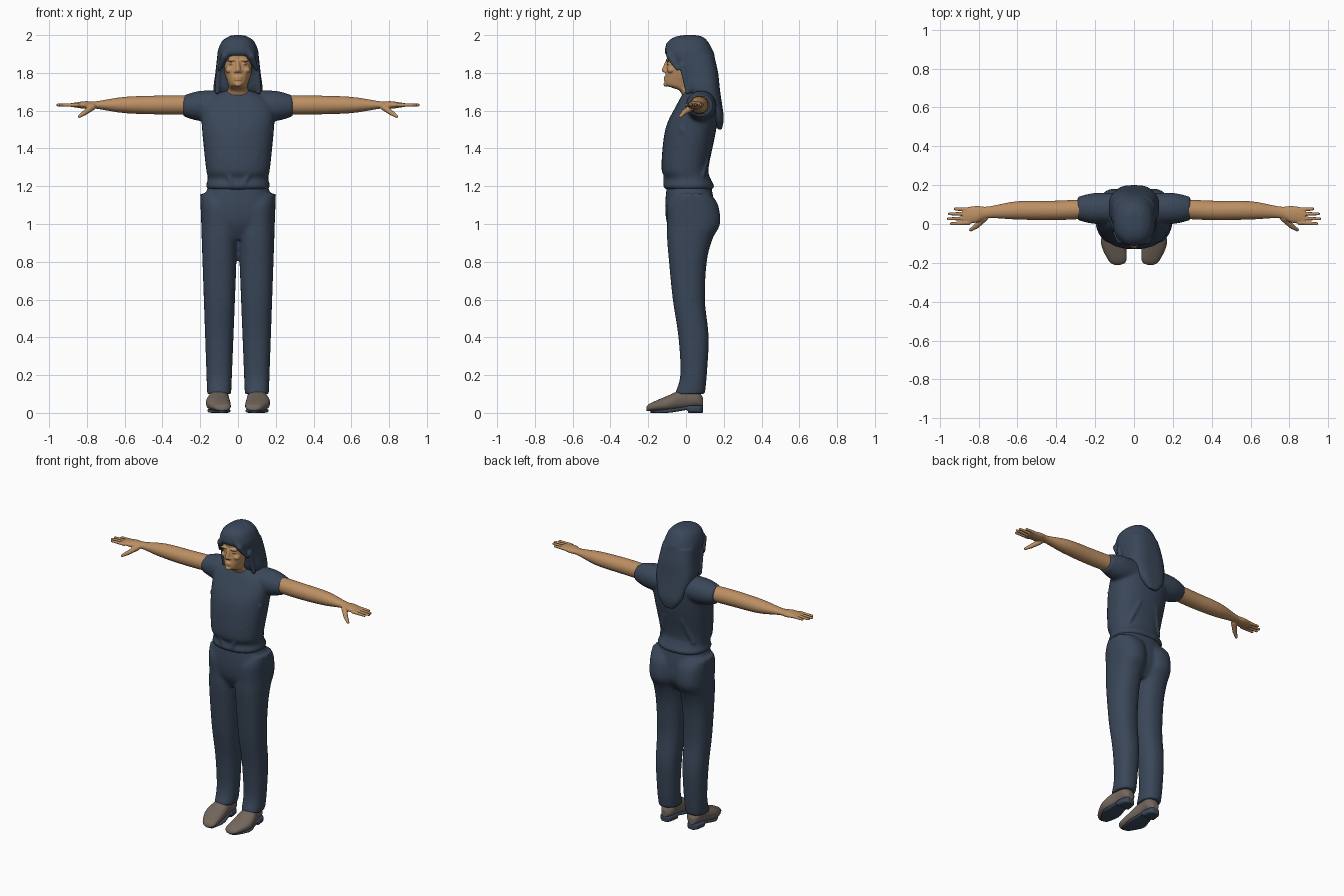
import bpy, bmesh, math
from mathutils import Matrix, Vector

default_cube = bpy.data.objects.get("Cube")
if default_cube:
    bpy.data.objects.remove(default_cube, do_unlink=True)


def make_material(name, red, green, blue):
    material = bpy.data.materials.new(name)
    material.use_nodes = True
    colour = (red, green, blue, 1)
    material.diffuse_color = colour
    material.node_tree.nodes["Principled BSDF"].inputs["Base Color"].default_value = colour
    return material


cloth = make_material("navy cloth", .042, .063, .1)
skin = make_material("tan skin", .5, .275, .125)
leather = make_material("taupe leather", .17, .135, .11)

# Order of lengthwise and crosswise coordinates for each loft direction
AXES = {"x": (0, 1, 2), "y": (1, 0, 2), "z": (2, 0, 1)}


def smooth_sections(sections, steps=5):
    """Catmull-Rom interpolation through the given cross-sections."""
    padded = [sections[0], *sections, sections[-1]]
    result = []
    for before, start, end, after in zip(padded, padded[1:], padded[2:], padded[3:]):
        for step in range(steps):
            t = step / steps
            result.append([
                q + t / 2 * (r - p + t * (2 * p - 5 * q + 4 * r - s + t * (3 * (q - r) + s - p)))
                for p, q, r, s in zip(before, start, end, after)])
    result.append(sections[-1])
    return result


def superellipse(value, power):
    return math.copysign(abs(value) ** (2 / power), value)


def loft(bm, axis, sections, side=1, power=2.3, segments=32):
    """Closed loft; each section is (position, low, high, low, high) across the axis."""
    rings = []
    for position, low_u, high_u, low_v, high_v in smooth_sections(sections):
        ring = []
        for index in range(segments):
            angle = math.tau * index / segments
            across = superellipse(math.cos(angle), power)
            up = superellipse(math.sin(angle), power)
            local = (position,
                     (low_u + high_u + across * (high_u - low_u)) / 2,
                     (low_v + high_v + up * (high_v - low_v)) / 2)
            point = Vector()
            for coordinate, value in zip(AXES[axis], local):
                point[coordinate] = value
            point.x *= side
            ring.append(bm.verts.new(point))
        rings.append(ring)
    faces = [bm.faces.new(rings[0]), bm.faces.new(rings[-1])]
    for lower, upper in zip(rings, rings[1:]):
        for index in range(segments):
            following = (index + 1) % segments
            faces.append(bm.faces.new(
                (lower[index], lower[following], upper[following], upper[index])))
    bmesh.ops.recalc_face_normals(bm, faces=faces)


def body(bm, rows, power=2.3):
    """Upright loft symmetric in x, from (height, half width, front, back)."""
    loft(bm, "z", [(z, -half, half, front, back) for z, half, front, back in rows], power=power)


def limb(bm, rows, height, side):
    """Level loft along x, from (reach, centre y, half depth, half height)."""
    loft(bm, "x", [(x, y - depth, y + depth, height - half, height + half)
                   for x, y, depth, half in rows], side, power=2)


def capsule(bm, start, end, start_radius, end_radius, side=1):
    """Tapered round-ended rod between two points."""
    flip = Vector((side, 1, 1))
    start, end = Vector(start) * flip, Vector(end) * flip
    turn = (end - start).to_track_quat("Z", "Y")
    sphere = bmesh.ops.create_uvsphere(bm, u_segments=16, v_segments=10, radius=1)
    for vert in sphere["verts"]:
        centre, radius = (end, end_radius) if vert.co.z > 0 else (start, start_radius)
        vert.co = centre + turn @ (vert.co * radius)


def blob(bm, centre, size):
    """Ellipsoid bump."""
    matrix = Matrix.Translation(centre) @ Matrix.Diagonal((*size, 1))
    bmesh.ops.create_uvsphere(bm, u_segments=16, v_segments=10, radius=1, matrix=matrix)


def finish(bm, name, material, voxel, repeats=3):
    """Fuse the overlapping volumes into one smooth surface."""
    mesh = bpy.data.meshes.new(name)
    bm.to_mesh(mesh)
    bm.free()
    mesh.materials.append(material)
    part = bpy.data.objects.new(name, mesh)
    bpy.context.collection.objects.link(part)
    fuse = part.modifiers.new("Fuse", "REMESH")
    fuse.mode = "VOXEL"
    fuse.voxel_size = voxel
    fuse.use_smooth_shade = True
    relax = part.modifiers.new("Relax", "SMOOTH")
    relax.factor = .5
    relax.iterations = repeats


SIDES = {"left": 1, "right": -1}

# Trousers: pelvis plus two legs that widen steadily upwards
bm = bmesh.new()
body(bm, [(.92, .12, -.06, .1), (1, .19, -.1, .15), (1.1, .19, -.11, .15), (1.22, .15, -.1, .13)])
leg_depths = [(.1, -.06, .1), (.2, -.03, .11), (.4, -.04, .12), (.6, -.07, .1), (.8, -.09, .11),
              (.92, -.1, .14), (1, -.1, .18), (1.1, -.1, .17), (1.16, -.07, .13)]
for side in SIDES.values():
    loft(bm, "z", [(z, .04 * (1 - z), .16 + .035 * z, front, back)
                   for z, front, back in leg_depths], side)
finish(bm, "trousers", cloth, .01)

# Shirt: torso, sleeves and soft folds
bm = bmesh.new()
body(bm, [(1.18, .15, -.1, .13), (1.2, .17, -.12, .15), (1.24, .16, -.11, .13),
          (1.3, .17, -.13, .12), (1.5, .19, -.11, .16), (1.63, .19, -.05, .17),
          (1.7, .1, -.01, .15), (1.71, .07, 0, .13)])
for side in SIDES.values():
    limb(bm, [(.06, .08, .08, .08), (.2, .08, .08, .08), (.29, .08, .06, .055)], 1.625, side)
    capsule(bm, (.03, -.11, 1.21), (.1, -.11, 1.36), .012, .006, side)
    capsule(bm, (.12, .09, 1.26), (.06, .14, 1.42), .012, .006, side)
    capsule(bm, (.17, .02, 1.38), (.18, -.02, 1.5), .008, .012, side)
finish(bm, "shirt", cloth, .009)

# Arms with palms, fingers and thumbs
for label, side in SIDES.items():
    bm = bmesh.new()
    limb(bm, [(.2, .08, .05, .05), (.4, .07, .05, .05), (.6, .07, .047, .043),
              (.75, .06, .03, .02), (.81, .05, .043, .02), (.88, .043, .04, .01)], 1.63, side)
    for finger, reach in enumerate((.94, .955, .95, .92)):
        y = .006 + .023 * finger
        capsule(bm, (.85, y, 1.63), (reach, y * 1.1 - .005, 1.63), .011, .008, side)
    knuckle = (.81, -.01, 1.59)
    capsule(bm, (.77, .03, 1.62), knuckle, .018, .014, side)
    capsule(bm, knuckle, (.84, -.03, 1.57), .014, .009, side)
    finish(bm, label + "_arm", skin, .004)

# Head and neck with facial relief
bm = bmesh.new()
body(bm, [(1.62, .08, 0, .11), (1.7, .06, -.03, .1), (1.72, .05, -.07, .1), (1.74, .053, -.11, .1),
          (1.8, .07, -.107, .1), (1.87, .08, -.1, .1), (1.91, .08, -.1, .1), (1.95, .06, -.07, .1)])
capsule(bm, (0, -.114, 1.815), (0, -.1, 1.86), .014, .009)
blob(bm, (0, -.105, 1.74), (.02, .014, .014))
for lip in (1.764, 1.776):
    blob(bm, (0, -.108, lip), (.022, .011, .006))
for side in SIDES.values():
    blob(bm, (side * .013, -.107, 1.808), (.009, .011, .008))
    blob(bm, (side * .034, -.095, 1.868), (.028, .013, .008))
    blob(bm, (side * .033, -.09, 1.848), (.014, .012, .006))
    blob(bm, (side * .043, -.078, 1.815), (.024, .022, .018))
finish(bm, "head", skin, .004, 2)

# Long hair: hanging length, crown, parted fringe and side locks
bm = bmesh.new()
body(bm, [(1.5, .03, .17, .19), (1.56, .08, .13, .2), (1.64, .11, .07, .19), (1.71, .13, 0, .18),
          (1.8, .12, -.03, .17), (1.89, .11, -.09, .15)], power=2.9)
body(bm, [(1.87, .1, -.05, .15), (1.9, .11, -.11, .15), (1.96, .09, -.1, .12),
          (1.99, .055, -.06, .09), (2, .02, -.01, .05)])
for side in SIDES.values():
    temple = (.07, -.085, 1.89)
    capsule(bm, (.02, -.09, 1.95), temple, .016, .021, side)
    capsule(bm, temple, (.1, -.045, 1.82), .021, .01, side)
    capsule(bm, (.1, -.02, 1.84), (.11, .01, 1.7), .016, .014, side)
    capsule(bm, (.03, -.02, 1.975), (.035, .04, 1.985), .015, .015, side)
finish(bm, "hair", cloth, .007)

# Shoes and their heeled soles
for label, side in SIDES.items():
    bm = bmesh.new()
    loft(bm, "y", [(-.21, .07, .1, .01, .03), (-.19, .04, .13, .01, .05), (-.1, .04, .17, .01, .09),
                   (0, .05, .15, .02, .13), (.06, .05, .14, .03, .12), (.09, .08, .12, .03, .08)], side)
    finish(bm, label + "_shoe", leather, .005)
    bm = bmesh.new()
    loft(bm, "y", [(-.19, .06, .11, 0, .01), (-.1, .04, .16, 0, .02), (-.03, .05, .15, .01, .03),
                   (.03, .06, .14, .02, .04)], side, power=4)
    loft(bm, "y", [(.01, .05, .15, 0, .04), (.07, .06, .14, 0, .04), (.09, .08, .12, 0, .04)],
         side, power=4)
    finish(bm, label + "_sole", cloth, .004, 2)
